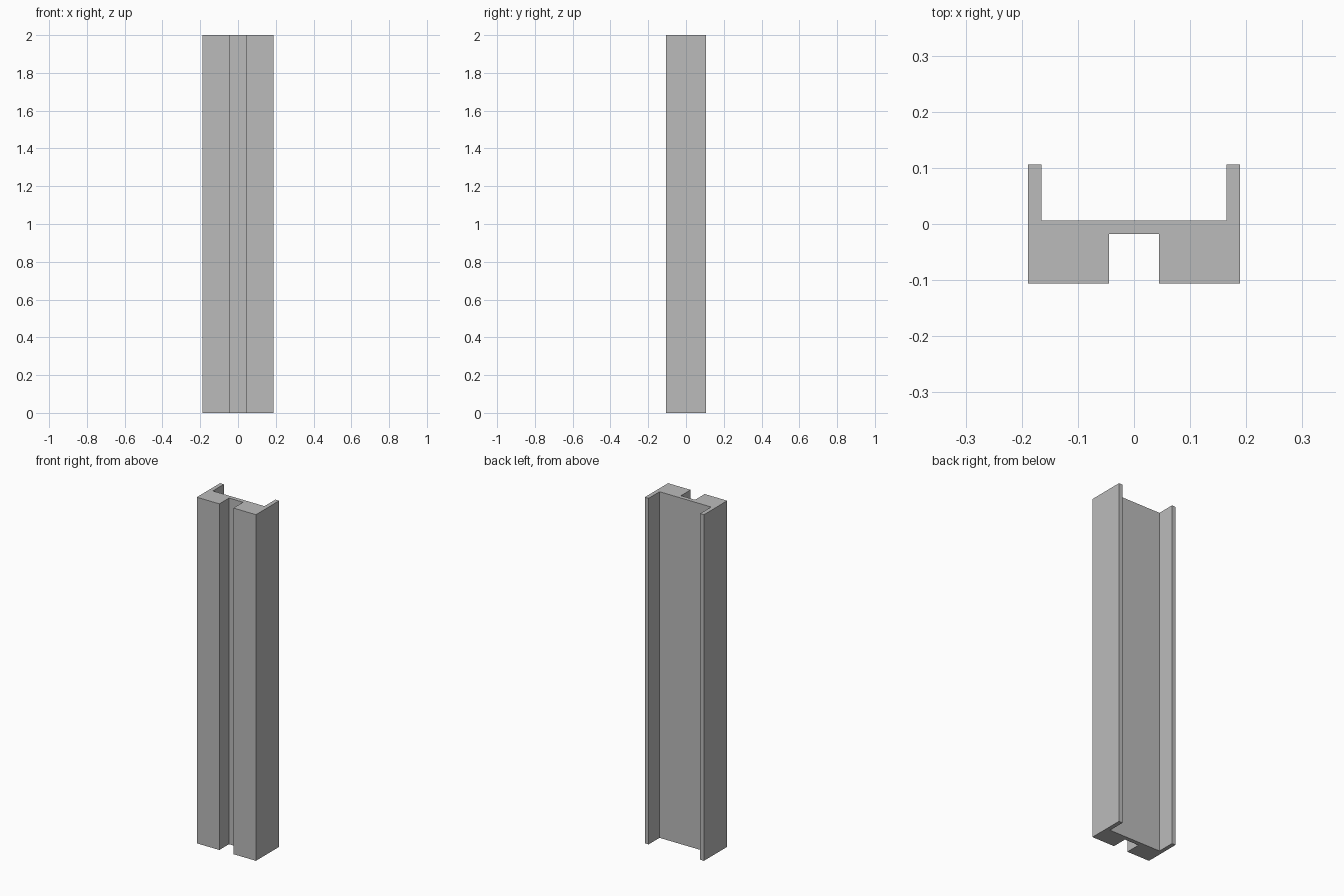
import bpy
import bmesh

cube = bpy.data.objects.get("Cube")
if cube:
    bpy.data.objects.remove(cube, do_unlink=True)

HEIGHT = 2.0

# Plain grey metal
grey = bpy.data.materials.new("grey_metal")
grey.use_nodes = True
colour = (0.5, 0.5, 0.5, 1)
grey.diffuse_color = colour
grey.node_tree.nodes["Principled BSDF"].inputs["Base Color"].default_value = colour

# Right half of the cross-section, from the front groove round to the rear channel
half = [(0.045, -0.018), (0.045, -0.106), (0.189, -0.106),
        (0.189, 0.106), (0.165, 0.106), (0.165, 0.006)]
profile = half + [(-x, y) for x, y in reversed(half)]

# Extrude the mirrored profile upward into one solid post
bm = bmesh.new()
base = bm.faces.new([bm.verts.new((x, y, 0)) for x, y in profile])
extruded = bmesh.ops.extrude_face_region(bm, geom=[base], use_keep_orig=True)
top_verts = [v for v in extruded["geom"] if isinstance(v, bmesh.types.BMVert)]
bmesh.ops.translate(bm, verts=top_verts, vec=(0, 0, HEIGHT))
bmesh.ops.recalc_face_normals(bm, faces=bm.faces)

mesh = bpy.data.meshes.new("channel_post")
bm.to_mesh(mesh)
bm.free()
mesh.materials.append(grey)
post = bpy.data.objects.new("channel_post", mesh)
bpy.context.collection.objects.link(post)
